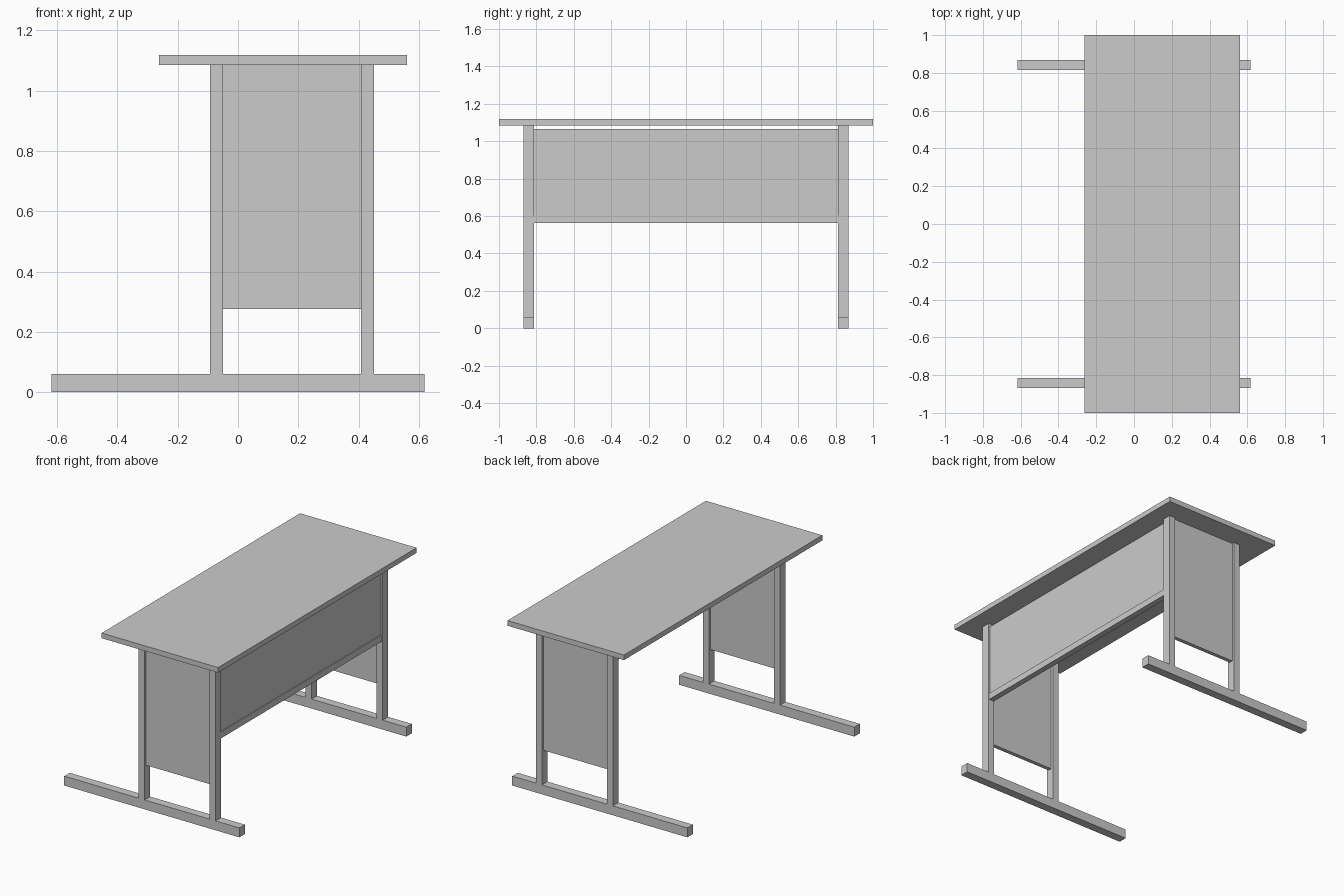
import bpy

if "Cube" in bpy.data.objects:
    bpy.data.objects.remove(bpy.data.objects["Cube"])


def box(name, x, y, z):
    """Box from (min, max) ranges on each axis."""
    bpy.ops.mesh.primitive_cube_add(size=1, location=[(a + b) / 2 for a, b in (x, y, z)])
    ob = bpy.context.object
    ob.name = name
    ob.scale = [b - a for a, b in (x, y, z)]
    bpy.ops.object.transform_apply(location=False, rotation=False, scale=True)
    return ob


TOP_Z = 1.085
LEG_BACK = (-0.093, -0.05)
LEG_FRONT = (0.408, 0.451)

# Table top
box("table_top", (-0.262, 0.56), (-1, 1), (TOP_Z, 1.118))

# End frames: foot, two legs and a recessed panel at each end
for side, s in (("near", -1), ("far", 1)):
    frame_y = sorted((s * 0.814, s * 0.869))
    panel_y = sorted((s * 0.829, s * 0.854))
    box(side + "_foot", (-0.618, 0.618), frame_y, (0, 0.06))
    box(side + "_back_leg", LEG_BACK, frame_y, (0.06, TOP_Z))
    box(side + "_front_leg", LEG_FRONT, frame_y, (0.06, TOP_Z))
    box(side + "_end_panel", (LEG_BACK[1], LEG_FRONT[0]), panel_y, (0.275, TOP_Z))

# Cross rail and modesty panel between the end frames
box("cross_rail", (0.41, 0.447), (-0.814, 0.814), (0.563, 0.604))
box("modesty_panel", (0.416, 0.441), (-0.814, 0.814), (0.604, 1.066))
